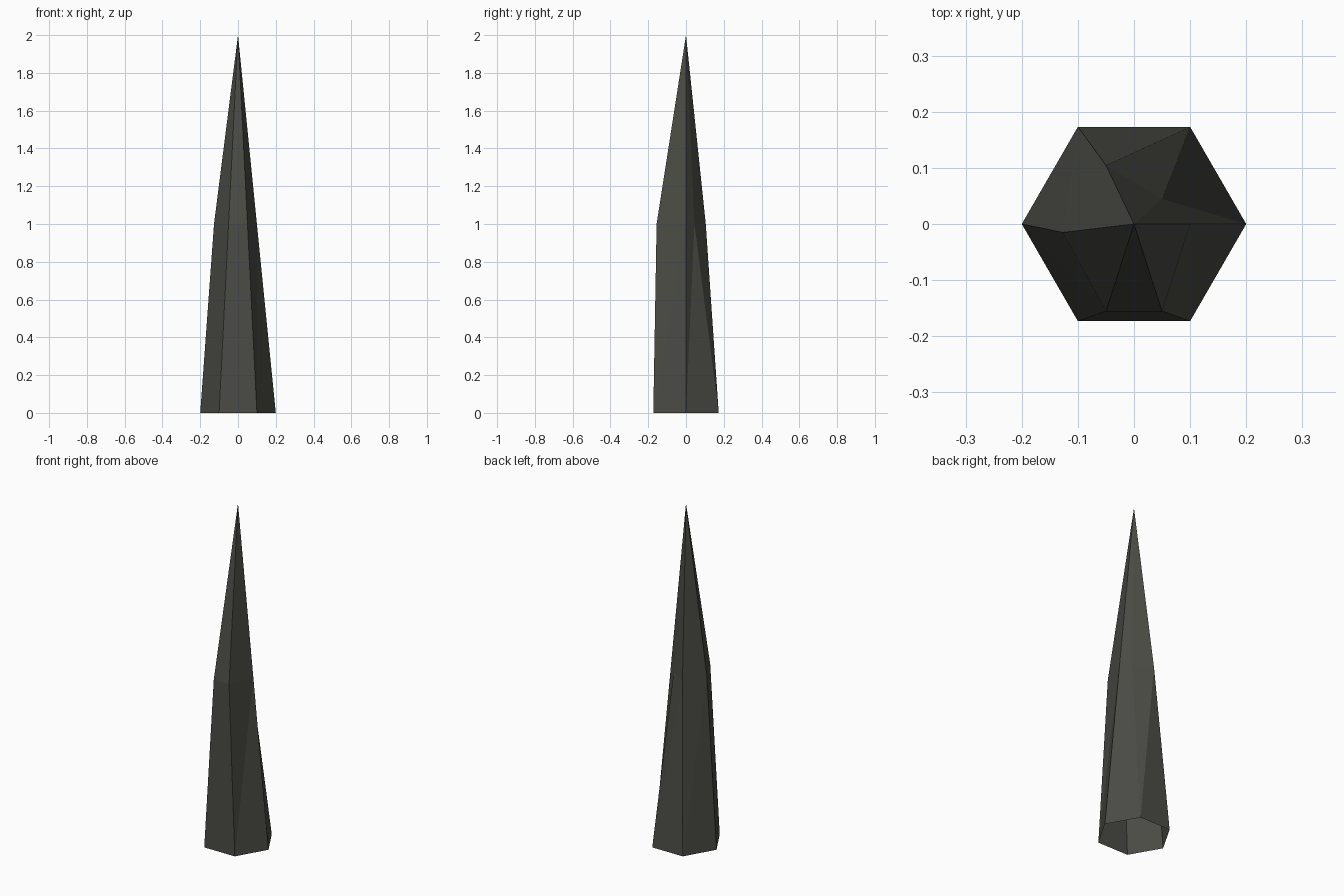
import bpy, bmesh, math

if "Cube" in bpy.data.objects:
    bpy.data.objects.remove(bpy.data.objects["Cube"])

# Dark stone colour
stone = bpy.data.materials.new("dark_stone")
stone.diffuse_color = (0.07, 0.07, 0.06, 1)
stone.use_nodes = True
stone.node_tree.nodes["Principled BSDF"].inputs["Base Color"].default_value = stone.diffuse_color

# Open-bottomed hexagonal spike with a roughened middle ring
N, RADIUS, HEIGHT = 6, 0.2, 2.0
shifts = [(0, 0), (0, -0.042), (0, 0.018), (-0.027, -0.015), (0, -0.069), (0, -0.069)]
bm = bmesh.new()
base, mid = [], []
for i, (dx, dy) in enumerate(shifts):
    x = RADIUS * math.cos(i * math.tau / N)
    y = RADIUS * math.sin(i * math.tau / N)
    base.append(bm.verts.new((x, y, 0)))
    mid.append(bm.verts.new((x / 2 + dx, y / 2 + dy, HEIGHT / 2)))
tip = bm.verts.new((0, 0, HEIGHT))

# Flat facets: two triangles per lower side, one per upper side
for i in range(N):
    j = (i + 1) % N
    bm.faces.new((base[i], base[j], mid[j]))
    bm.faces.new((base[i], mid[j], mid[i]))
    bm.faces.new((mid[i], mid[j], tip))

mesh = bpy.data.meshes.new("stone_spike")
bm.to_mesh(mesh)
bm.free()
mesh.materials.append(stone)
spike = bpy.data.objects.new("stone_spike", mesh)
bpy.context.collection.objects.link(spike)
